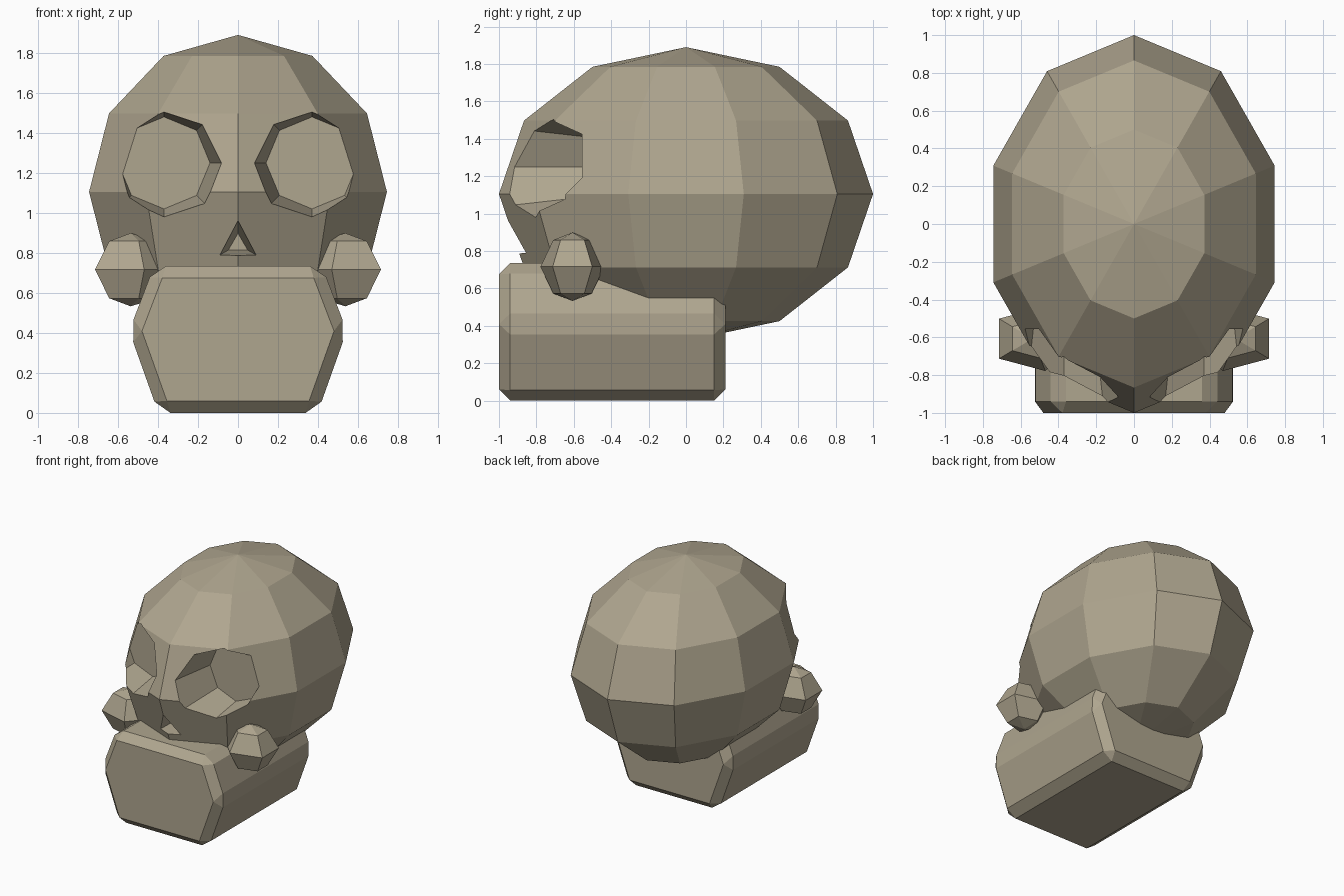
import bpy, bmesh
from math import sin, cos, pi
from mathutils import Matrix, Vector

cube = bpy.data.objects.get("Cube")
if cube:
    bpy.data.objects.remove(cube, do_unlink=True)

# Single bone colour
bone = bpy.data.materials.new("bone")
bone.use_nodes = True
colour = (0.43, 0.38, 0.275, 1)
bone.diffuse_color = colour
bone.node_tree.nodes["Principled BSDF"].inputs["Base Color"].default_value = colour


def finish(bm, name):
    bmesh.ops.recalc_face_normals(bm, faces=bm.faces)
    mesh = bpy.data.meshes.new(name)
    bm.to_mesh(mesh)
    bm.free()
    mesh.materials.append(bone)
    obj = bpy.data.objects.new(name, mesh)
    bpy.context.collection.objects.link(obj)
    return obj


def lathe(name, profile, sides, start, matrix):
    """Turn (radius, height) pairs about z; radius 0 makes a pole."""
    bm = bmesh.new()
    rings = []
    for r, z in profile:
        angles = [start + 2 * pi * i / sides for i in range(sides)]
        points = [(r * cos(a), r * sin(a), z) for a in angles] if r else [(0, 0, z)]
        rings.append([bm.verts.new(matrix @ Vector(p)) for p in points])
    for low, high in zip(rings, rings[1:]):
        for i in range(sides):
            corners = [ring[k % len(ring)] for ring, ks in
                       ((low, (i, i + 1)), (high, (i + 1, i))) for k in ks]
            bm.faces.new(list(dict.fromkeys(corners)))
    for ring in (rings[0], rings[-1]):
        if len(ring) > 1:
            bm.faces.new(ring)
    return finish(bm, name)


def apply(obj, modifier):
    bpy.context.view_layer.objects.active = obj
    bpy.ops.object.modifier_apply(modifier=modifier.name)


# Cranium: stretched ten-sided ball
arc = [(sin(pi * i / 6) if 0 < i < 6 else 0, -cos(pi * i / 6)) for i in range(7)]
shape = Matrix.Translation((0, 0, 1.105)) @ Matrix.Diagonal((0.783, 1, 0.785, 1))
cranium = lathe("cranium", arc, 10, pi / 2, shape)


# Tapered recesses cut into the face
def recess(name, x, z, back_radius, sides):
    depth = 0.55
    turn = Matrix.Translation((x, -0.555, z)) @ Matrix.Rotation(pi / 2, 4, 'X')
    cutter = lathe(name, [(back_radius, 0), (back_radius + 0.16 * depth, depth)],
                   sides, pi / 2, turn)
    cutter.hide_render = True
    cut = cranium.modifiers.new(name, 'BOOLEAN')
    cut.operation = 'DIFFERENCE'
    cut.solver = 'EXACT'
    cut.object = cutter
    apply(cranium, cut)
    bpy.data.objects.remove(cutter, do_unlink=True)


for side, label in ((1, "left"), (-1, "right")):
    recess(label + "_eye_socket", side * 0.37, 1.25, 0.23, 8)
recess("nose_opening", 0, 0.842, 0.056, 3)

# Jaw: six-sided prism with chamfered edges
outline = [(0.398, 0), (0.544, 0.41), (0.42, 0.735)]
outline += [(-x, z) for x, z in reversed(outline)]
bm = bmesh.new()
face = bm.faces.new([bm.verts.new((x, -1, z)) for x, z in outline])
moved = bmesh.ops.extrude_face_region(bm, geom=[face], use_keep_orig=True)["geom"]
bmesh.ops.translate(bm, vec=(0, 1.21, 0),
                    verts=[v for v in moved if isinstance(v, bmesh.types.BMVert)])
bmesh.ops.recalc_face_normals(bm, faces=bm.faces)
bmesh.ops.bevel(bm, geom=bm.edges[:], offset=0.06, segments=1, affect='EDGES')
finish(bm, "jaw")

# Cheekbones: five-sided nuggets, flat side outward
nugget = [(0, -0.183), (0.6, -0.143), (1, 0), (0.6, 0.143), (0, 0.183)]
for side, label in ((1, "left"), (-1, "right")):
    place = (Matrix.Translation((side * 0.537, -0.607, 0.716))
             @ Matrix.Diagonal((side * 0.22, 0.18, 1, 1)))
    lathe(label + "_cheekbone", nugget, 5, pi, place)
